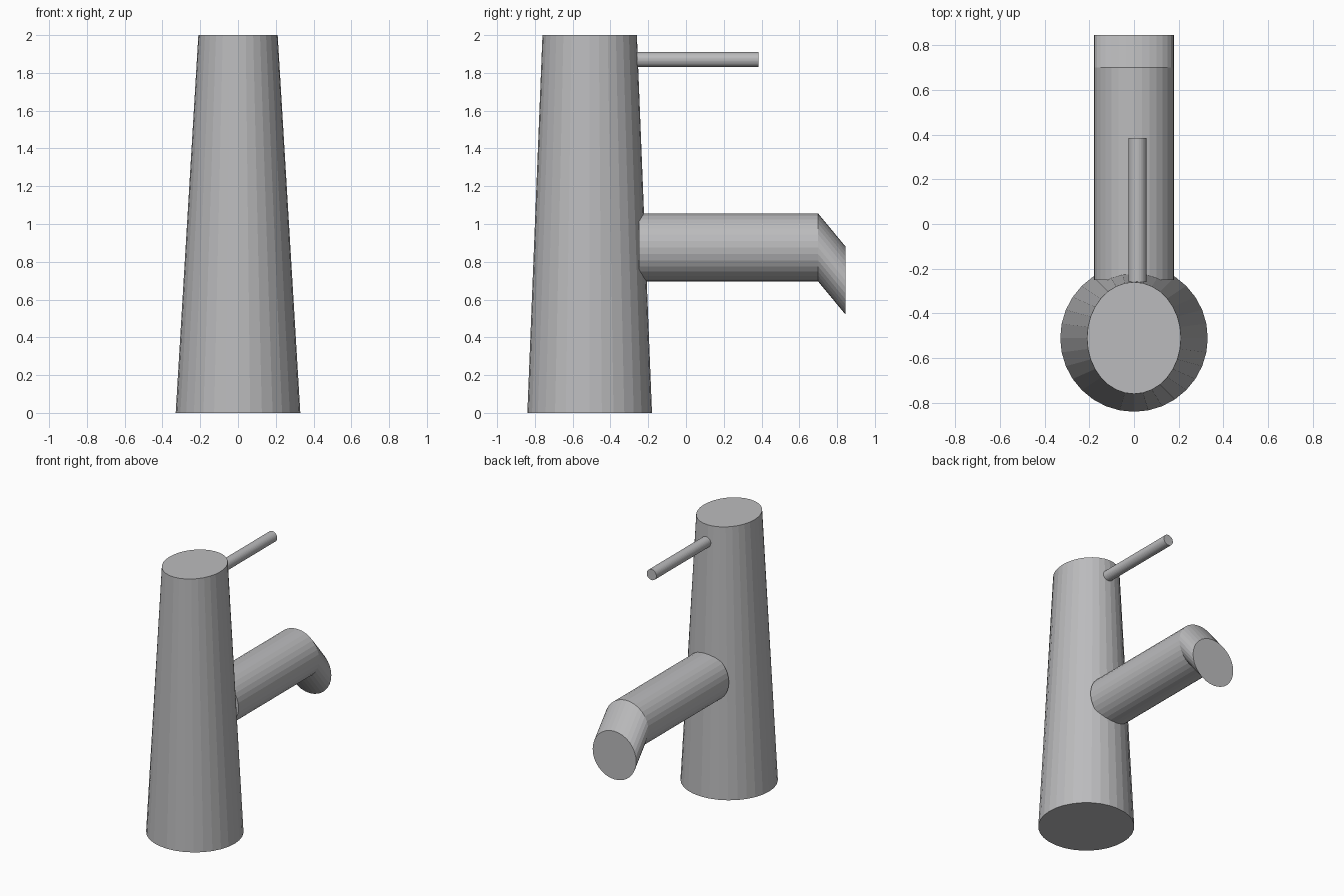
import bpy, bmesh, math

if "Cube" in bpy.data.objects:
    bpy.data.objects.remove(bpy.data.objects["Cube"])

metal = bpy.data.materials.new("grey metal")
metal.diffuse_color = (0.5, 0.5, 0.51, 1)
metal.use_nodes = True
metal.node_tree.nodes["Principled BSDF"].inputs["Base Color"].default_value = metal.diffuse_color


def loft(name, rings, sides):
    """Closed tube through rings of (centre, u axis, v axis)."""
    bm = bmesh.new()
    loops = []
    for c, u, v in rings:
        loop = []
        for i in range(sides):
            a = 2 * math.pi * i / sides
            loop.append(bm.verts.new([c[k] + u[k] * math.cos(a) + v[k] * math.sin(a)
                                      for k in range(3)]))
        loops.append(loop)
    for lo, hi in zip(loops, loops[1:]):
        for i in range(sides):
            j = (i + 1) % sides
            bm.faces.new((lo[i], lo[j], hi[j], hi[i]))
    bm.faces.new(loops[0])
    bm.faces.new(loops[-1])
    bmesh.ops.recalc_face_normals(bm, faces=bm.faces[:])
    mesh = bpy.data.meshes.new(name)
    bm.to_mesh(mesh)
    bm.free()
    mesh.materials.append(metal)
    obj = bpy.data.objects.new(name, mesh)
    bpy.context.collection.objects.link(obj)
    return obj


def upright(y, z, r, x=0):
    """Circular ring facing along y."""
    return ((x, y, z), (r, 0, 0), (0, 0, r))


# Tapered body: round foot, slightly oval top
loft("body", [((0, -0.51, 0), (0.33, 0, 0), (0, 0.33, 0)),
              ((0, -0.51, 2), (0.21, 0, 0), (0, 0.25, 0))], 32)

# Spout with a sheared, downturned tip
loft("spout", [upright(-0.25, 0.875, 0.18),
               upright(0.70, 0.875, 0.18),
               upright(0.845, 0.70, 0.18)], 32)

# Thin lever
loft("lever", [upright(-0.26, 1.87, 0.04, 0.015),
               upright(0.385, 1.87, 0.04, 0.015)], 32)
